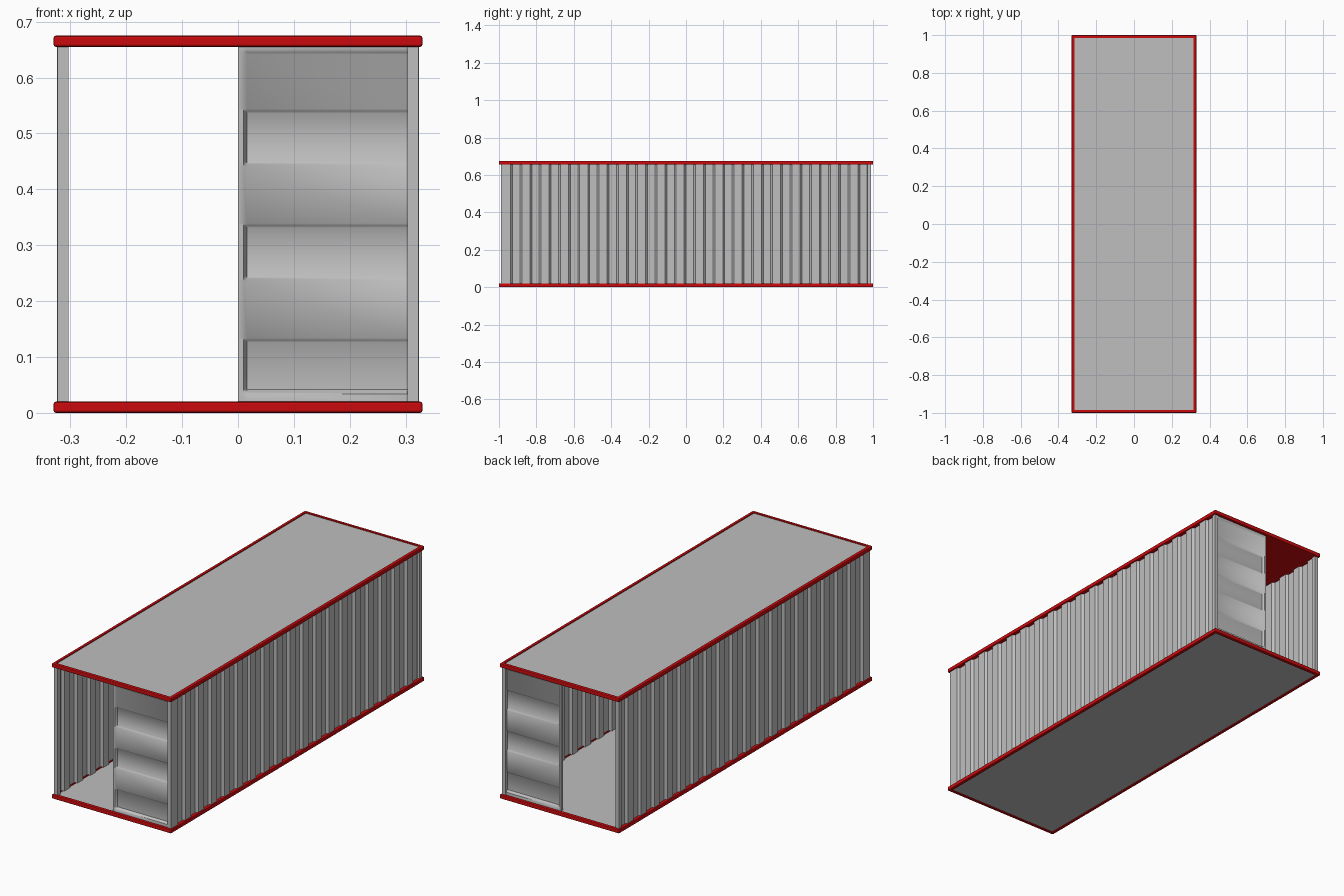
import bpy
import bmesh

cube = bpy.data.objects.get("Cube")
if cube:
    bpy.data.objects.remove(cube, do_unlink=True)


def material(name, rgb):
    m = bpy.data.materials.new(name)
    m.use_nodes = True
    m.diffuse_color = (*rgb, 1)
    m.node_tree.nodes["Principled BSDF"].inputs["Base Color"].default_value = (*rgb, 1)
    return m


GREY = material("light grey steel", (0.52, 0.52, 0.52))
RED = material("red paint", (0.6, 0.003, 0.004))

HALF_W, HALF_L, HEIGHT = 0.33, 1.0, 0.675
SLAB, RIM, POST = 0.02, 0.02, 0.02
POST_X = 0.323          # outer face of posts and walls
POST_Y = 0.99


def finish(name, bm, *mats):
    bmesh.ops.recalc_face_normals(bm, faces=bm.faces)
    mesh = bpy.data.meshes.new(name)
    bm.to_mesh(mesh)
    bm.free()
    for m in mats:
        mesh.materials.append(m)
    ob = bpy.data.objects.new(name, mesh)
    bpy.context.collection.objects.link(ob)
    return ob


def box(bm, x0, x1, y0, y1, z0, z1):
    geo = bmesh.ops.create_cube(bm, size=1)
    for v in geo["verts"]:
        v.co.x = x0 if v.co.x < 0 else x1
        v.co.y = y0 if v.co.y < 0 else y1
        v.co.z = z0 if v.co.z < 0 else z1


def slab(name, z, grey_sides):
    """Bevelled red slab; the listed sides (+1 up, -1 down) get a sunken grey panel."""
    bm = bmesh.new()
    box(bm, -HALF_W, HALF_W, -HALF_L, HALF_L, z, z + SLAB)
    bmesh.ops.bevel(bm, geom=bm.edges[:], offset=0.004, segments=2,
                    profile=0.5, affect='EDGES')
    bm.normal_update()
    for side in grey_sides:
        panel = max(bm.faces, key=lambda f: f.calc_area() * (f.normal.z * side > 0.9))
        bmesh.ops.inset_region(bm, faces=[panel], thickness=RIM - 0.004)
        bmesh.ops.inset_region(bm, faces=[panel], thickness=0.001, depth=-0.004)
        panel.material_index = 1
    return finish(name, bm, RED, GREY)


slab("floor", 0, (1, -1))
slab("roof", HEIGHT - SLAB, (1,))

# Corner posts
bm = bmesh.new()
for sx in (-1, 1):
    for sy in (-1, 1):
        xs = sorted((sx * POST_X, sx * (POST_X - POST)))
        ys = sorted((sy * POST_Y, sy * (POST_Y - POST)))
        box(bm, *xs, *ys, SLAB - 0.005, HEIGHT - SLAB + 0.005)
finish("corner_posts", bm, GREY)


# Corrugated side walls: a trapezoid wave extruded upward
def wall(name, side, waves=19, depth=0.012):
    length = 2 * (POST_Y - POST / 2)
    pitch = length / waves
    path = []
    for i in range(waves):
        for t, d in ((0, 0), (0.4, 0), (0.5, 1), (0.9, 1)):
            path.append((side * (POST_X - 0.001 - d * depth), (i + t) * pitch - length / 2))
    path.append((side * (POST_X - 0.001), length / 2))
    bm = bmesh.new()
    rows = [[bm.verts.new((x, y, z)) for x, y in path]
            for z in (SLAB - 0.005, HEIGHT - SLAB + 0.005)]
    for i in range(len(path) - 1):
        bm.faces.new((rows[0][i], rows[0][i + 1], rows[1][i + 1], rows[1][i]))
    ob = finish(name, bm, GREY)
    mod = ob.modifiers.new("thickness", 'SOLIDIFY')
    mod.thickness = 0.004
    mod.offset = 0


wall("left_wall", 1)
wall("right_wall", -1)


# Pressed door leaves: outer face sinks in steps below the frame
def door(name, side):
    edges = ((0.645, 1), (0.54, 2), (0.445, 1), (0.335, 2), (0.24, 1), (0.13, 2), (0.038, 0))
    step, half = 0.006, 0.004
    rows = [(HEIGHT - SLAB, 0)]
    for z, level in edges:
        rows += [(z + half, rows[-1][1]), (z, (rows[-1][1] + level) / 2), (z - half, level)]
    rows.append((SLAB, 0))
    cols = ((0.0, 0), (0.01, 0), (0.016, 1), (POST_X - POST + 0.002, 1))
    bm = bmesh.new()
    grid = [[bm.verts.new((x, side * (POST_Y - 0.003 - lvl * k * step), z)) for x, k in cols]
            for z, lvl in rows]
    for a, b in zip(grid, grid[1:]):
        for i in range(len(cols) - 1):
            bm.faces.new((a[i], a[i + 1], b[i + 1], b[i]))
    # Close the leaf with a flat inner face and straight sides
    rim = [e for e in bm.edges if e.is_boundary]
    new = bmesh.ops.extrude_edge_only(bm, edges=rim)["geom"]
    for v in new:
        if isinstance(v, bmesh.types.BMVert):
            v.co.y = side * (POST_Y - POST)
    bmesh.ops.holes_fill(bm, edges=[e for e in bm.edges if e.is_boundary], sides=0)
    ob = finish(name, bm, GREY)
    bpy.ops.object.select_all(action='DESELECT')
    ob.select_set(True)
    bpy.context.view_layer.objects.active = ob
    bpy.ops.object.shade_smooth_by_angle(angle=0.9)


door("front_door", -1)
door("back_door", 1)
